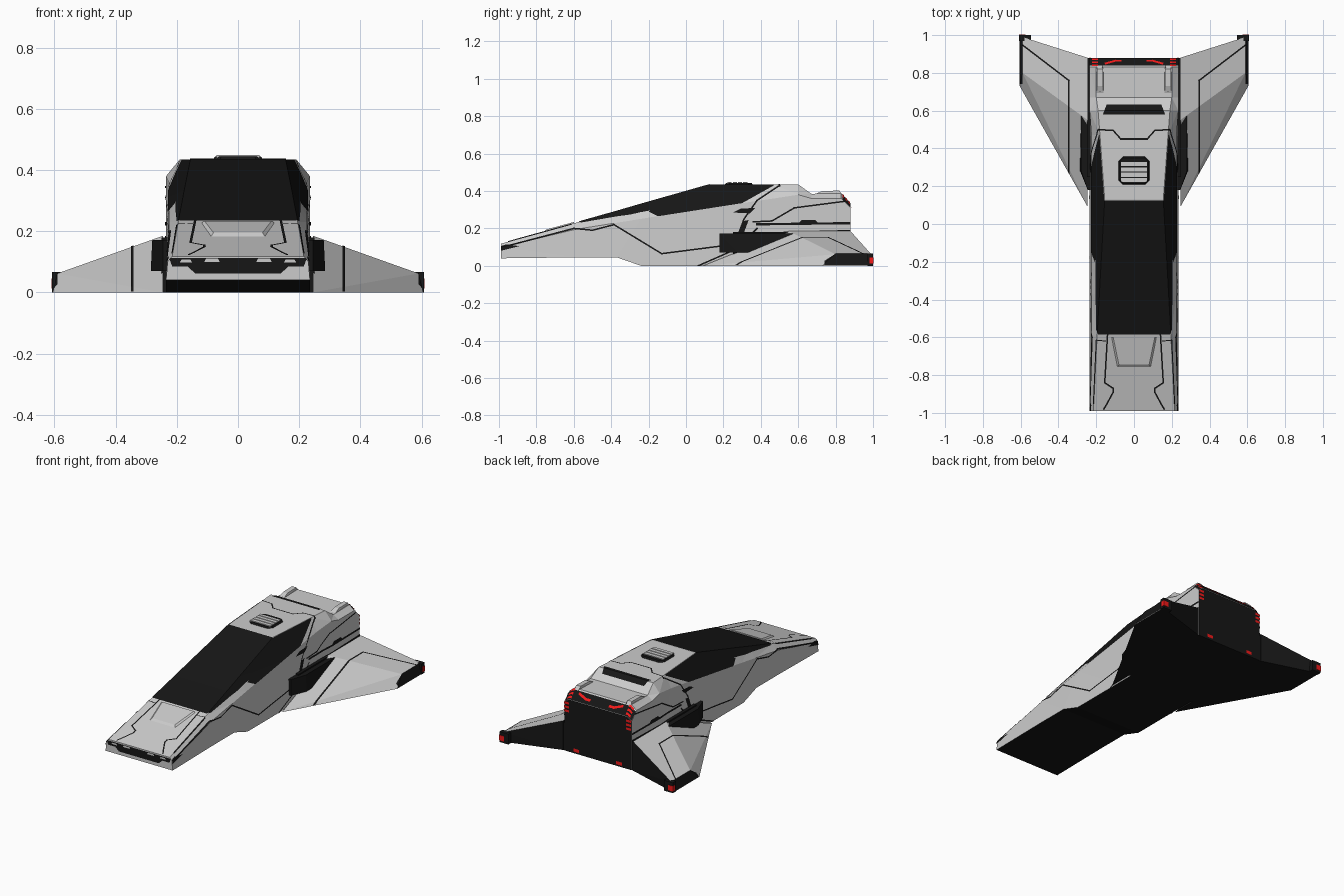
import bpy, bmesh
from mathutils import Vector

if "Cube" in bpy.data.objects:
    bpy.data.objects.remove(bpy.data.objects["Cube"])


def material(name, rgb):
    m = bpy.data.materials.new(name)
    m.diffuse_color = (*rgb, 1)
    m.use_nodes = True
    m.node_tree.nodes["Principled BSDF"].inputs["Base Color"].default_value = m.diffuse_color
    return m


GREY = material("grey", (0.62, 0.62, 0.62))
BLACK = material("black", (0.008, 0.008, 0.008))
RED = material("red", (0.9, 0.01, 0.01))
WHITE = material("white", (0.9, 0.9, 0.9))


def finish(name, bm, mats, mirror=False):
    me = bpy.data.meshes.new(name)
    bm.to_mesh(me)
    bm.free()
    for m in mats:
        me.materials.append(m)
    ob = bpy.data.objects.new(name, me)
    bpy.context.collection.objects.link(ob)
    if mirror:
        ob.modifiers.new("mirror", 'MIRROR').use_mirror_merge = False
    return ob


def solid(name, pts, mats, mirror=False, dark=None):
    """Convex solid around points; faces passing dark(normal) use slot 1."""
    bm = bmesh.new()
    for p in pts:
        bm.verts.new(p)
    bmesh.ops.convex_hull(bm, input=bm.verts)
    bmesh.ops.dissolve_limit(bm, angle_limit=0.01, verts=bm.verts, edges=bm.edges)
    bmesh.ops.recalc_face_normals(bm, faces=bm.faces)
    bm.normal_update()
    for f in bm.faces:
        if dark and dark(f.normal):
            f.material_index = 1
    return finish(name, bm, mats, mirror)


def frustum(name, low, high, z0, z1, mats, mirror=False):
    return solid(name, [(x, y, z0) for x, y in low] + [(x, y, z1) for x, y in high], mats, mirror)


def box(name, x0, x1, y0, y1, z0, z1, mats, mirror=False):
    r = [(x0, y0), (x1, y0), (x1, y1), (x0, y1)]
    return frustum(name, r, r, z0, z1, mats, mirror)


AXES = {'x': (Vector((1, 0, 0)), lambda u, v: Vector((0, u, v))),
        'z': (Vector((0, 0, 1)), lambda u, v: Vector((u, v, 0))),
        'f': (Vector((0, -1, 0)), lambda u, v: Vector((u, 0, v))),
        'b': (Vector((0, 1, 0)), lambda u, v: Vector((u, 0, v)))}


def decal(name, target, axis, polys, mat, eps=0.003):
    """Mirrored thin skins: target faces seen along axis, clipped to convex polygons."""
    d, to3 = AXES[axis]
    out = bpy.data.meshes.new("skin")
    total = bmesh.new()
    for poly in polys:
        bm = bmesh.new()
        bm.from_mesh(target.data)
        bm.normal_update()
        bmesh.ops.delete(bm, geom=[f for f in bm.faces if f.normal.dot(d) < 0.15], context='FACES')
        pts = [to3(*p) for p in poly]
        mid = sum(pts, Vector()) / len(pts)
        for a, b in zip(pts, pts[1:] + pts[:1]):
            n = (b - a).cross(d).normalized()
            if n.dot(mid - a) > 0:
                n = -n
            bmesh.ops.bisect_plane(bm, geom=bm.verts[:] + bm.edges[:] + bm.faces[:],
                                   plane_co=a, plane_no=n, clear_outer=True)
        bmesh.ops.translate(bm, verts=bm.verts, vec=d * eps)
        for f in bm.faces:
            f.material_index = 0
        bm.to_mesh(out)
        bm.free()
        total.from_mesh(out)
    bpy.data.meshes.remove(out)
    return finish(name, total, [mat], True)


def line(pts, w=0.008):
    quads = []
    for a, b in zip(pts, pts[1:]):
        a, b = Vector(a), Vector(b)
        t = (b - a).normalized() * w / 2
        n = Vector((-t.y, t.x))
        quads.append([tuple(p) for p in (a - t + n, b + t + n, b + t - n, a - t - n)])
    return quads


# Hull: y, bottom z, shoulder z, top z, half widths at bottom, shoulder, top
stations = [(-0.99, .04, .10, .118, .235, .23, .215),
            (-0.59, .045, .195, .23, .235, .225, .195),
            (-0.37, .045, .23, .292, .235, .225, .183),
            (-0.24, 0, .251, .33, .235, .225, .176),
            (0.13, 0, .31, .435, .235, .225, .155),
            (0.47, 0, .36, .435, .235, .225, .18),
            (0.60, 0, .38, .435, .235, .235, .19),
            (0.67, 0, .36, .385, .235, .235, .2),
            (0.83, 0, .36, .387, .235, .235, .2),
            (0.88, 0, .31, .33, .235, .235, .205)]
bm = bmesh.new()
rings = []
for y, zb, zs, zt, wb, ws, wt in stations:
    half = [(wb, zb), (ws, zs), (wt, zt)]
    rings.append([bm.verts.new((x, y, z)) for x, z in half + [(-x, z) for x, z in half[::-1]]])
for r, s in zip(rings, rings[1:]):
    for i in range(6):
        j = (i + 1) % 6
        bm.faces.new((r[i], r[j], s[j], s[i]))
bm.faces.new(rings[0])
bm.faces.new(rings[-1])
bmesh.ops.triangulate(bm, faces=bm.faces)
bmesh.ops.recalc_face_normals(bm, faces=bm.faces)
bm.normal_update()
for f in bm.faces:
    if f.normal.z < -0.2 or f.normal.y > 0.95:
        f.material_index = 1
hull = finish("hull", bm, [GREY, BLACK])

# Wings with dark underside, root and trailing face
wing = solid("wing", [(.245, .09, 0), (.245, .55, .185), (.245, .88, .185), (.245, .88, 0),
                      (.605, .73, 0), (.59, .80, .062), (.59, .99, .062), (.605, .99, 0)],
             [GREY, BLACK], True, lambda n: n.z < -0.5 or n.y > 0.5 or n.x < -0.9)
frustum("wing_root_pod", [(.2, .18), (.245, .18), (.285, .28), (.285, .66), (.25, .71), (.2, .71)],
        [(.2, .18), (.245, .18), (.28, .28), (.28, .66), (.25, .71), (.2, .71)], .07, .172, [BLACK], True)
box("wing_root_fairing", .23, .25, .25, .878, 0, .18, [BLACK], True)
box("wing_tip_cap", .545, .608, .97, 1.0, 0, .066, [BLACK], True)
box("wing_tip_light", .575, .61, .98, 1.003, .012, .045, [RED], True)

# Glass
decal("windshield", hull, 'z', [[(0, -.585), (.19, -.585), (.2, -.56), (.205, -.3), (.2, .125), (0, .125)]], BLACK)
decal("side_window", hull, 'x', [[(-.2, .29), (-.15, .265), (.3, .335), (.47, .43), (.47, .46), (.1, .46)]], BLACK)

# Hull panel lines and dark inlays
side = line([(-.98, .1), (-.6, .2), (-.5, .19), (-.385, .22), (-.13, .065), (.26, .115), (.31, .25), (.38, .35), (.5, .43)])
side += line([(.065, 0), (.27, .09), (.38, .2)])
side += line([(.36, .235), (.46, .24), (.58, .31), (.85, .345)])
side += line([(.38, .222), (.88, .228)], .012)
side += [[(.25, .285), (.29, .305), (.37, .31), (.34, .28)],
         [(.6, .225), (.62, .245), (.69, .245), (.71, .225)],
         [(.27, .08), (.38, .09), (.52, .165), (.52, .182)],
         [(.52, .165), (.88, .175), (.88, .192), (.52, .182)],
         [(.26, .13), (.31, .24), (.335, .245), (.3, .15)],
         [(-.99, .105), (-.96, .115), (-.89, .105), (-.99, .08)]]
decal("side_panel_lines", hull, 'x', side, BLACK)
top = line([(.14, -.585), (.155, -.84), (.11, -.87), (.11, -.89), (.145, -.955), (.16, -.98)])
top += line([(.15, -.62), (.2, -.615), (.215, -.95)], .005)
top += line([(.19, .5), (.11, .495), (.07, .45), (0, .45)])
top += line([(.165, .84), (.18, .7)], .004)
top += [[(0, .58), (.165, .58), (.145, .632), (0, .632)],
        [(0, .838), (.24, .838), (.24, .885), (0, .885)]]
decal("top_panel_lines", hull, 'z', top, BLACK)
decal("wing_panel_lines", wing, 'z',
      line([(.345, .25), (.345, .76), (.6, .955)]) + [[(.59, .74), (.61, .74), (.61, 1), (.59, 1)]], BLACK)

# Nose grille and headlights
decal("nose_grille", hull, 'f', [[(0, .085), (.215, .085), (.225, .112), (0, .112)],
                                 [(0, .062), (.14, .062), (.17, .09), (0, .09)]], BLACK)
decal("headlights", hull, 'f', [[(.06, .1), (.11, .1), (.105, .11), (.065, .11)],
                                [(.15, .098), (.19, .098), (.185, .107), (.155, .107)]], WHITE, .006)

# Hood bulge
solid("hood_bulge", [(s * x, y, z) for s in (-1, 1) for x, y, z in
                     ((.125, -.6, .222), (.09, -.76, .18), (.11, -.6, .234), (.08, -.745, .195))], [GREY])

# Roof intake with slats
frustum("roof_intake", [(-.085, .23), (-.06, .205), (.06, .205), (.085, .23), (.085, .335), (.06, .36), (-.06, .36), (-.085, .335)],
        [(-.075, .235), (-.055, .215), (.055, .215), (.075, .235), (.075, .33), (.055, .35), (-.055, .35), (-.075, .33)],
        .43, .444, [BLACK])
for i in range(4):
    y = .222 + i * .028
    box("intake_slat_%d" % (i + 1), -.07, .07, y, y + .022, .436, .449, [GREY])

# Rear deck rails
solid("rear_rail", [(.16, .68, .38), (.2, .68, .38), (.165, .73, .4), (.195, .73, .4),
                    (.165, .82, .402), (.195, .82, .402), (.16, .85, .36), (.2, .85, .36)], [GREY], True)

# Tail lights
tail = [[(.19, y), (.222, y), (.222, y + .009), (.19, y + .009)] for y in (.836, .852, .868)]
tail += line([(.07, .864), (.1, .864), (.15, .85)], .01)
decal("tail_lights", hull, 'z', tail, RED, .007)
decal("rear_lights", hull, 'b', [[(.2, z), (.235, z), (.235, z + .014), (.2, z + .014)] for z in (.25, .275, .3)]
      + [[(.13, .012), (.17, .012), (.17, .032), (.13, .032)]], RED, .004)
